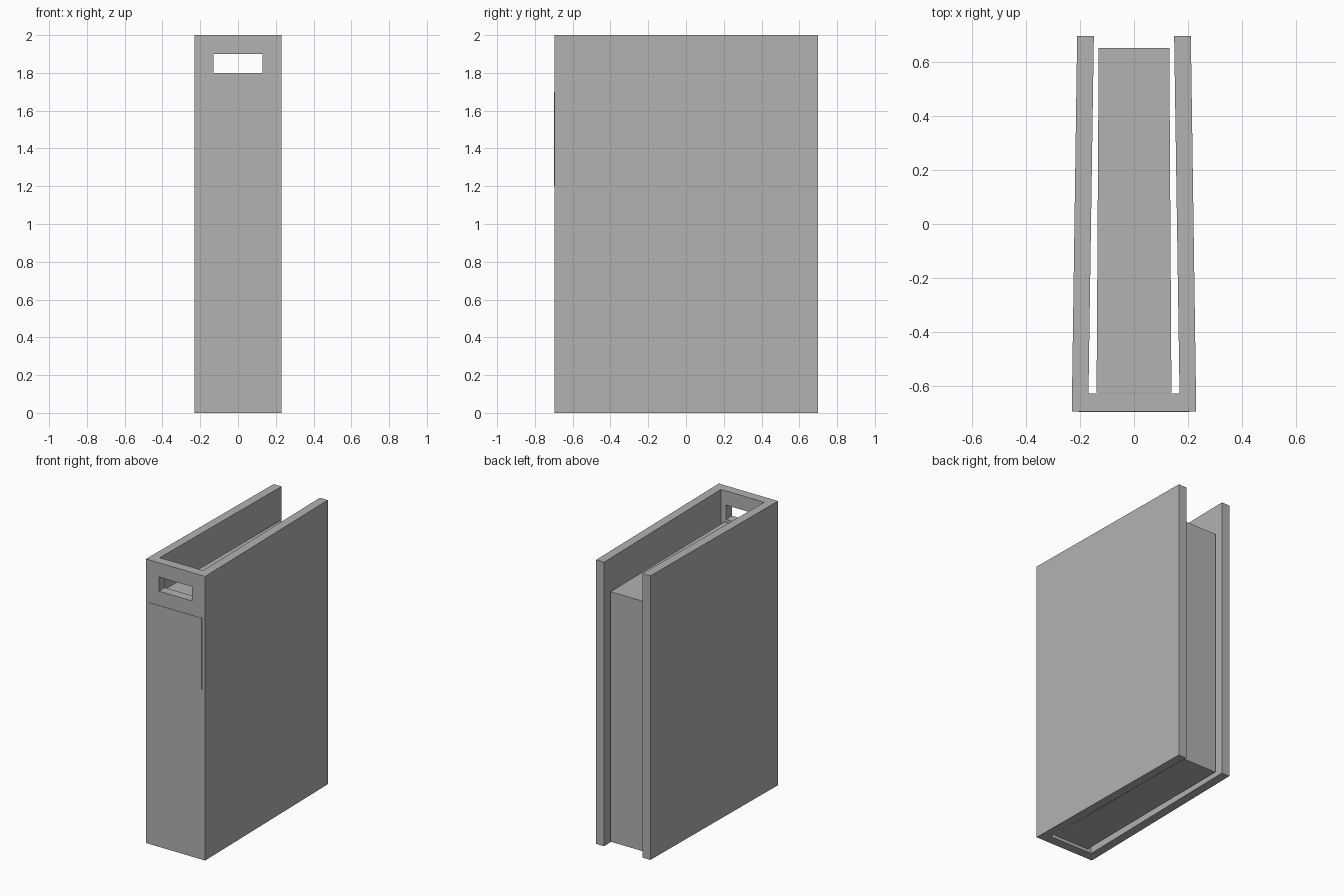
import bpy
import bmesh

cube = bpy.data.objects.get("Cube")
if cube:
    bpy.data.objects.remove(cube, do_unlink=True)

grey = bpy.data.materials.new("plain grey")
grey.use_nodes = True
colour = (0.445, 0.445, 0.445, 1)
grey.diffuse_color = colour
grey.node_tree.nodes["Principled BSDF"].inputs["Base Color"].default_value = colour


def prism(name, outline, z0, z1):
    """Extrude a counter-clockwise plan outline from z0 up to z1."""
    bm = bmesh.new()
    base = bm.faces.new([bm.verts.new((x, y, z0)) for x, y in outline])
    top = bmesh.ops.extrude_face_region(bm, geom=[base])["geom"]
    for v in top:
        if isinstance(v, bmesh.types.BMVert):
            v.co.z = z1
    bmesh.ops.recalc_face_normals(bm, faces=bm.faces)
    mesh = bpy.data.meshes.new(name)
    bm.to_mesh(mesh)
    bm.free()
    mesh.materials.append(grey)
    obj = bpy.data.objects.new(name, mesh)
    bpy.context.collection.objects.link(obj)
    return obj


def mirrored(half):
    """Complete an outline given by its +x half, front to back."""
    return half + [(-x, y) for x, y in reversed(half)]


front, back = -0.695, 0.698

# U-shaped cover, tapering slightly towards the open back
cover = prism("cover", mirrored([(0.231, front), (0.211, back),
                                 (0.149, back), (0.169, -0.629)]), 0, 2)

# Hand slot through the spine
slot = prism("slot_cutter", mirrored([(0.13, -0.8), (0.13, -0.5)]), 1.8, 1.9)
slot.hide_render = True
slot.hide_set(True)
cut = cover.modifiers.new("hand_slot", "BOOLEAN")
cut.operation = "DIFFERENCE"
cut.solver = "EXACT"
cut.object = slot

# Inner block, set slightly in from the bottom and well below the top
prism("inner_block", mirrored([(0.139, -0.626), (0.131, 0.653)]), 0.02, 1.78)

# Thin label plate on the spine
prism("spine_label", mirrored([(0.206, front - 0.003), (0.206, front)]), 1.2, 1.7)
